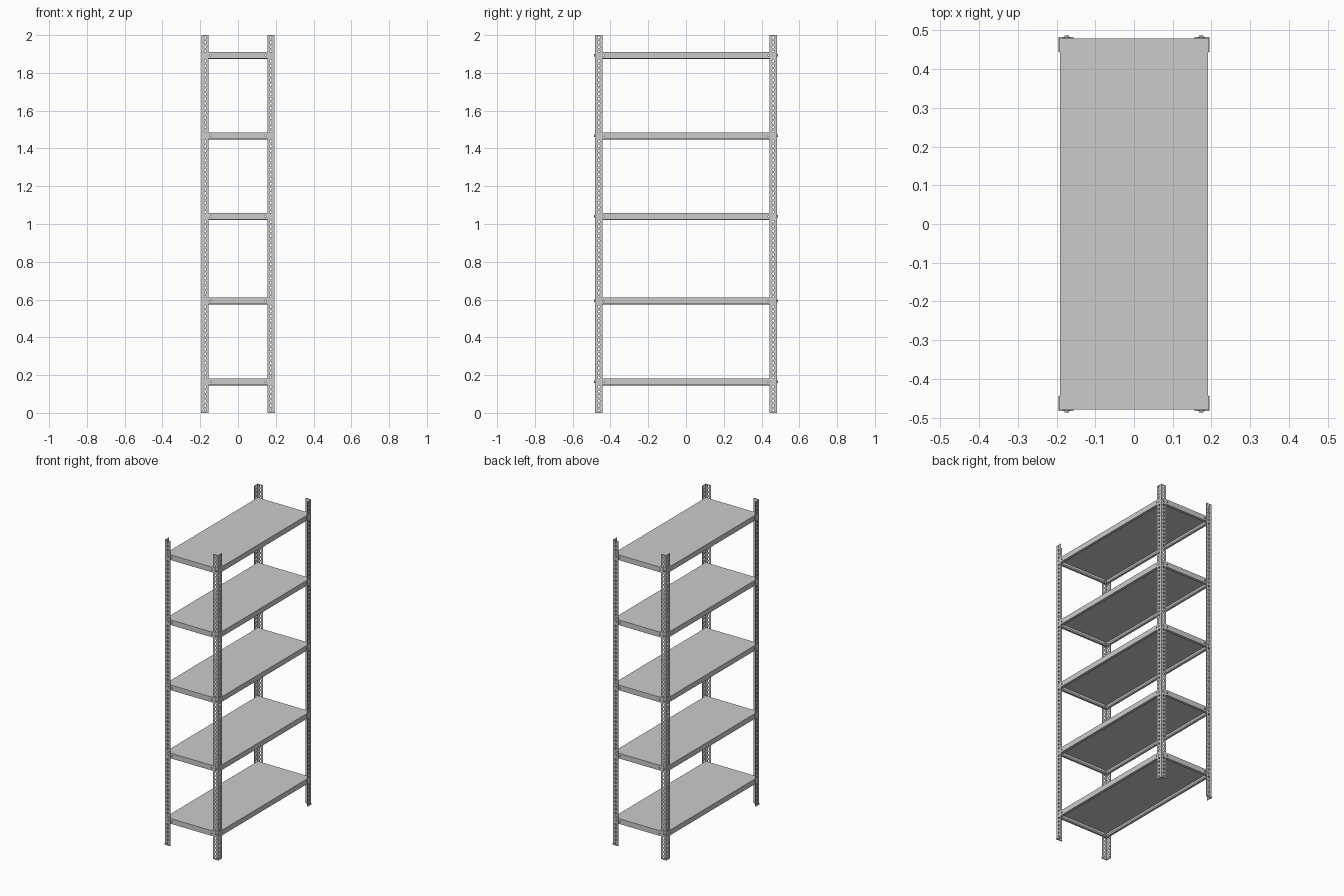
import bpy, bmesh, math
from mathutils import Matrix

if "Cube" in bpy.data.objects:
    bpy.data.objects.remove(bpy.data.objects["Cube"])

PX, PY, T = 0.193, 0.481, 0.002      # outer half width, half depth, sheet thickness
FLANGE, ROWS = 0.037, 80
SHELF_MID = (0.164, 0.593, 1.040, 1.467, 1.893)
SHELF_H = 0.034


def make(name, bm, merge=True):
    if merge:
        bmesh.ops.remove_doubles(bm, verts=bm.verts, dist=1e-5)
    bmesh.ops.recalc_face_normals(bm, faces=bm.faces)
    me = bpy.data.meshes.new(name)
    bm.to_mesh(me)
    bm.free()
    ob = bpy.data.objects.new(name, me)
    bpy.context.collection.objects.link(ob)
    return ob


def solidify(ob):
    m = ob.modifiers.new("sheet", 'SOLIDIFY')
    m.thickness, m.offset, m.use_even_offset = T, 0, True


def mirror(ob):
    m = ob.modifiers.new("mirror", 'MIRROR')
    m.use_axis = (True, True, False)
    m.use_mirror_merge = False


def rod(bm, x, y, z, r, depth, n, axis='Y'):
    rot = Matrix.Rotation(math.pi / 2, 4, 'X' if axis == 'Y' else 'Y')
    bmesh.ops.create_cone(bm, cap_ends=True, segments=n, radius1=r, radius2=r, depth=depth,
                          matrix=Matrix.Translation((x, y, z)) @ rot)


# Perforated angle posts: each flange is a column of cells with one slot each
bm = bmesh.new()
cx, cy, pitch = PX - T / 2, PY - T / 2, 2.0 / ROWS
ring = [(1, 0), (1, 1), (0, 1), (-1, 1), (-1, 0), (-1, -1), (0, -1), (1, -1)]
for side in range(2):
    for row in range(ROWS):
        def point(u, v):
            a, z = FLANGE / 2 + u, (row + 0.5) * pitch + v
            return (cx - a, cy, z) if side else (cx, cy - a, z)
        outer = [bm.verts.new(point(u * FLANGE / 2, v * pitch / 2)) for u, v in ring]
        inner = []
        for u, v in ring:
            k = 0.72 if u and v else 1
            inner.append(bm.verts.new(point(u * k * 0.0055, v * k * 0.0075)))
        for i in range(8):
            j = (i + 1) % 8
            bm.faces.new((outer[i], outer[j], inner[j], inner[i]))
posts = make("corner_posts", bm)
solidify(posts)
mirror(posts)

# Foot caps around the post ends
bm = bmesh.new()
o, w, d = 0.002, FLANGE + 0.002, 0.006
X, Y = PX + o, PY + o
profile = [(X, Y), (X - w, Y), (X - w, Y - d), (X - d, Y - d), (X - d, Y - w), (X, Y - w)]
face = bm.faces.new([bm.verts.new((x, y, 0)) for x, y in profile])
ext = bmesh.ops.extrude_face_region(bm, geom=[face])
bmesh.ops.translate(bm, vec=(0, 0, 0.009),
                    verts=[v for v in ext["geom"] if isinstance(v, bmesh.types.BMVert)])
mirror(make("foot_caps", bm))

# Shelf tray: top sheet, folded skirt, inward lip and small upturned edge
bm = bmesh.new()
sx, sy, h = PX - T * 1.5, PY - T * 1.5, SHELF_H / 2 - T / 2
loops = []
for inset, z in ((0, h), (0, -h), (0.014, -h), (0.014, -h + 0.008)):
    loops.append([bm.verts.new((a * (sx - inset), b * (sy - inset), z))
                  for a, b in ((1, 1), (-1, 1), (-1, -1), (1, -1))])
bm.faces.new(loops[0])
for A, B in zip(loops, loops[1:]):
    for i in range(4):
        j = (i + 1) % 4
        bm.faces.new((A[i], A[j], B[j], B[i]))
tray = make("shelf_1", bm)
solidify(tray)

# Bolt holes in the skirts
bm = bmesh.new()
for a in (-1, 1):
    for b in (-1, 1):
        rod(bm, a * 0.145, b * sy, 0, 0.004, 0.01, 10)
        rod(bm, a * sx, b * 0.438, 0, 0.004, 0.01, 10, 'X')
cutter = make("hole_cutter", bm, False)
cutter.hide_render = True
cutter.hide_viewport = True
cut = tray.modifiers.new("holes", 'BOOLEAN')
cut.object, cut.operation, cut.solver = cutter, 'DIFFERENCE', 'EXACT'
bpy.context.view_layer.update()
done = bpy.data.meshes.new_from_object(tray.evaluated_get(bpy.context.evaluated_depsgraph_get()))
tray.modifiers.clear()
tray.data = done
bpy.data.objects.remove(cutter)

# Shelves at each level
for i, z in enumerate(SHELF_MID):
    ob = tray if i == 0 else tray.copy()
    if i:
        ob.name = f"shelf_{i + 1}"
        bpy.context.collection.objects.link(ob)
    ob.location.z = z

# Bolts through the end flanges: washer, hex head, shank and nut
bm = bmesh.new()
for z in SHELF_MID:
    x = 0.1735
    rod(bm, x, PY + 0.0006, z, 0.010, 0.0012, 16)
    rod(bm, x, PY + 0.0034, z, 0.0065, 0.0044, 6)
    rod(bm, x, PY - 0.005, z, 0.0035, 0.014, 10)
    rod(bm, x, PY - 0.0065, z, 0.0065, 0.005, 6)
mirror(make("bolts", bm, False))
